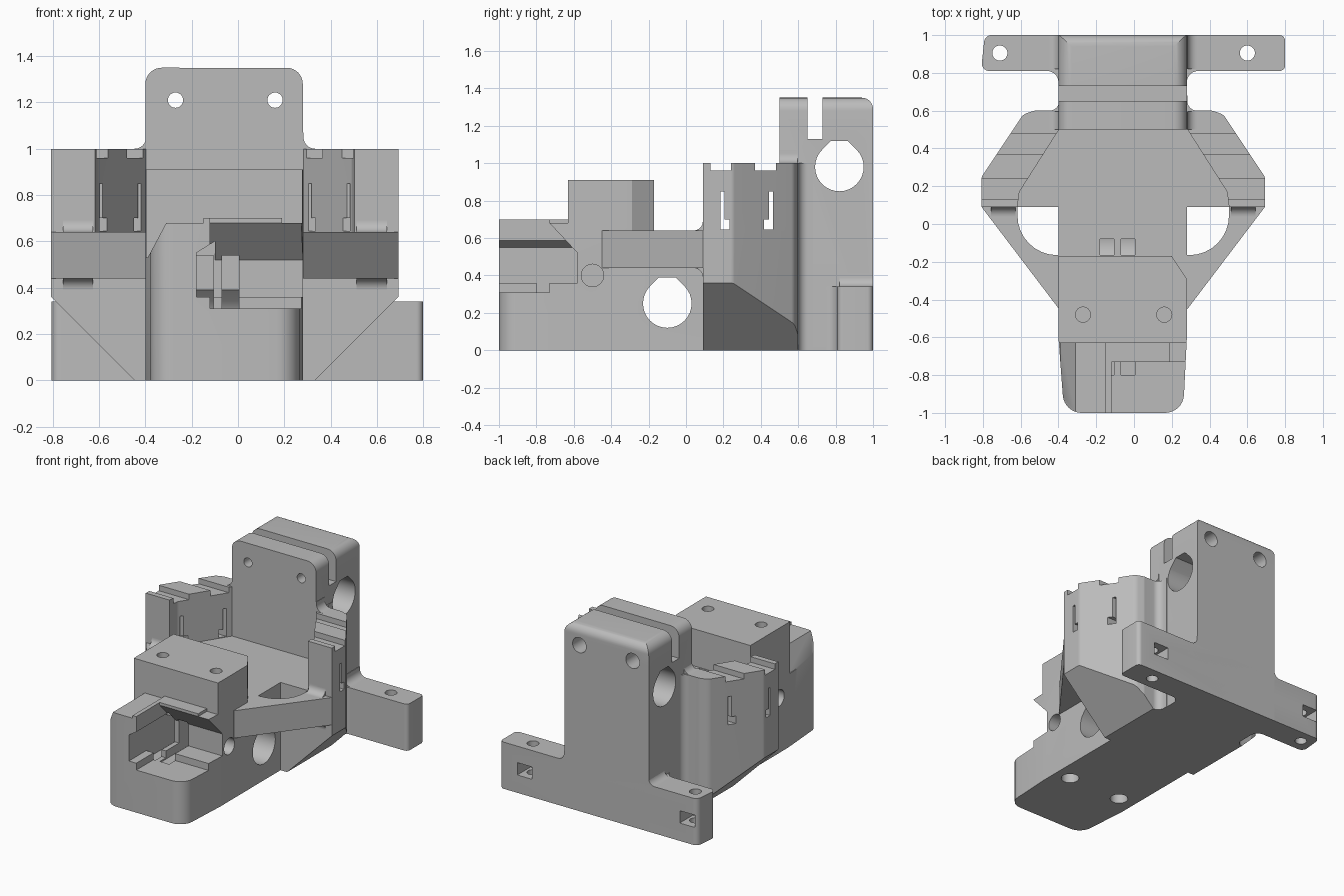
import bpy, bmesh, math
from mathutils import Vector

cube = bpy.data.objects.get("Cube")
if cube:
    bpy.data.objects.remove(cube, do_unlink=True)

grey = bpy.data.materials.new("plain_grey")
grey.use_nodes = True
GREY = (0.5, 0.5, 0.5, 1)
grey.diffuse_color = GREY
grey.node_tree.nodes["Principled BSDF"].inputs["Base Color"].default_value = GREY

MID = -0.057   # centre line of the carriage
HALF = 0.34    # half width of the central body


def rounded(pts, steps=8):
    """Turn (a, b, radius) corners into arcs; plain (a, b) corners stay sharp."""
    out = []
    for i, p in enumerate(pts):
        c = Vector(p[:2])
        if len(p) == 2:
            out.append(c)
            continue
        d1 = (Vector(pts[i - 1][:2]) - c).normalized()
        d2 = (Vector(pts[(i + 1) % len(pts)][:2]) - c).normalized()
        half = d1.angle(d2) / 2
        centre = c + (d1 + d2).normalized() * (p[2] / math.sin(half))
        start = c + d1 * (p[2] / math.tan(half)) - centre
        end = c + d2 * (p[2] / math.tan(half)) - centre
        sweep = start.angle_signed(end)
        for k in range(steps + 1):
            a = -sweep * k / steps
            out.append(centre + Vector((start.x * math.cos(a) - start.y * math.sin(a),
                                        start.x * math.sin(a) + start.y * math.cos(a))))
    return out


def prism(name, pts, axis, lo, hi):
    """Extrude a profile along an axis: z takes (x, y), x takes (y, z), y takes (x, z)."""
    place = {"z": lambda a, b, h: (a, b, h),
             "x": lambda a, b, h: (h, a, b),
             "y": lambda a, b, h: (a, h, b)}[axis]
    bm = bmesh.new()
    pts = rounded(pts)
    rings = [[bm.verts.new(place(p[0], p[1], h)) for p in pts] for h in (lo, hi)]
    bm.faces.new(rings[0])
    bm.faces.new(rings[1])
    n = len(pts)
    for i in range(n):
        j = (i + 1) % n
        bm.faces.new((rings[0][i], rings[0][j], rings[1][j], rings[1][i]))
    bmesh.ops.recalc_face_normals(bm, faces=bm.faces)
    mesh = bpy.data.meshes.new(name)
    bm.to_mesh(mesh)
    bm.free()
    mesh.materials.append(grey)
    ob = bpy.data.objects.new(name, mesh)
    bpy.context.collection.objects.link(ob)
    return ob


def box(x0, x1, y0, y1, z0, z1):
    return prism("cutter", [(x0, y0), (x1, y0), (x1, y1), (x0, y1)], "z", z0, z1)


def bore(a, b, r, axis, lo, hi, teardrop=False):
    pts = []
    for k in range(32):
        t = math.tau * k / 32
        if not (teardrop and 4 < k < 12):
            pts.append((a + r * math.cos(t), b + r * math.sin(t)))
    if teardrop:  # flat printable roof
        pts[5:5] = [(a + r * 0.35, b + r * 1.07), (a - r * 0.35, b + r * 1.07)]
    return prism("cutter", pts, axis, lo, hi)


def finish(ob, cutters=()):
    bpy.ops.object.select_all(action="DESELECT")
    bpy.context.view_layer.objects.active = ob
    ob.select_set(True)
    for c in cutters:
        c.hide_render = True
        m = ob.modifiers.new("cut", "BOOLEAN")
        m.operation, m.solver, m.object = "DIFFERENCE", "EXACT", c
        bpy.ops.object.modifier_apply(modifier=m.name)
        bpy.data.objects.remove(c, do_unlink=True)
    bpy.ops.object.shade_smooth_by_angle(angle=math.radians(30))


# Central body: tapered nose, clamp block and floor
body = prism("central_body", [(-0.37, -1, 0.1), (0.26, -1, 0.1), (0.28, -0.6),
                              (0.28, 0.55), (-0.4, 0.55), (-0.4, -0.6)], "z", 0, 0.91)
cuts = [
    box(-0.6, 0.5, -0.17, 0.7, 0.64, 1.2),
    box(-0.6, 0.5, -1.1, -0.63, 0.7, 1.2),
    box(-0.6, -0.15, -1.1, -0.63, 0.68, 1.2),
    box(0.19, 0.5, -1.1, -0.63, 0.68, 1.2),
    # chamfered block corner
    prism("cutter", [(0.2, -0.17), (0.28, -0.29), (0.4, -0.29), (0.4, -0.17)], "z", 0.64, 1.2),
    # nose pocket with sloped roof, and its undercut
    prism("cutter", [(-1.1, 0.31), (-0.73, 0.31), (-0.73, 0.36), (-0.58, 0.36), (-0.58, 0.52),
                     (-0.73, 0.68), (-0.73, 0.8), (-1.1, 0.8)], "x", -0.12, 0.5),
    prism("cutter", [(-0.18, 0.36), (-0.1, 0.36), (-0.1, 0.6), (-0.18, 0.55)], "y", -1.1, -0.58),
    # chamfer along the nose cheek
    prism("cutter", [(-0.39, 0.53), (-0.31, 0.68), (-0.31, 0.8), (-0.6, 0.8), (-0.6, 0.53)],
          "y", -1.1, -0.63),
    bore(-0.1, 0.25, 0.13, "x", -0.6, 0.5, True),
    bore(-0.5, 0.4, 0.06, "x", 0.1, 0.5),
    bore(-0.5, 0.4, 0.06, "x", -0.6, -0.25),
]
for x in (-0.18, -0.07):  # wire channels
    cuts += [box(x, x + 0.075, -0.8, -0.1, 0.3, 0.54),
             box(x, x + 0.075, -0.165, -0.08, 0.3, 0.75)]
for x in (-0.27, 0.16):  # screw holes
    cuts += [bore(x, -0.48, 0.04, "z", 0.75, 1), bore(x, -0.48, 0.06, "z", -0.1, 0.2)]
finish(body, cuts)

# Tall block at the back
tall = prism("tall_block", [(-0.4, 0), (0.28, 0), (0.28, 1.35, 0.07), (-0.4, 1.35, 0.07)],
             "y", 0.5, 1)
cuts = [
    box(-0.6, 0.5, 0.65, 0.73, 1.13, 1.5),
    prism("cutter", [(0.9, 1.4), (0.9, 1.35), (1, 1.35, 0.06), (1, 1.2), (1.1, 1.2), (1.1, 1.4)],
          "x", -0.6, 0.5),
    bore(0.82, 0.98, 0.13, "x", -0.6, 0.5, True),
]
for x in (-0.27, 0.16):
    cuts += [bore(x, 1.21, 0.033, "y", 0.4, 1.1), bore(x, 1.21, 0.055, "y", 0.85, 1.1)]
finish(tall, cuts)

# Mounting tabs with upright screw holes and nut slots
tabs = prism("mounting_tabs", [(-0.81, 0.81, 0.04), (-0.4, 0.81, 0.06), (-0.4, 0.72), (0.28, 0.72),
                               (0.28, 0.81, 0.06), (0.8, 0.81, 0.03), (0.8, 1, 0.03),
                               (-0.79, 1, 0.04)], "z", 0, 0.34)
cuts = []
for x in (-0.71, 0.6):
    cuts += [bore(x, 0.905, 0.04, "z", -0.1, 0.5), box(x - 0.06, x + 0.06, 0.85, 1.1, 0.13, 0.22)]
finish(tabs, cuts)

# Paired parts on each side of the centre line
for side, s in (("left", 1), ("right", -1)):
    def m(pts):
        return [(MID + s * p[0], *p[1:]) for p in pts]

    def span(a, b):
        return sorted((MID + s * a, MID + s * b))

    outer = [(0.75, 0.09), (0.75, 0.25, 0.04), (0.53, 0.58, 0.06), (0.47, 0.6, 0.04),
             (HALF, 0.6, 0.05), (HALF, 0.68)]

    # Lower wing, undercut at 45 degrees
    lower = prism(side + "_lower_wing", m([(0.2, 0.09)] + outer + [(0.2, 0.68)]), "z", 0, 0.64)
    finish(lower, [prism("cutter", m([(0.38, -0.01), (0.76, 0.37), (0.9, 0.37), (0.9, -0.01)]),
                         "y", -0.1, 0.9)])

    # Upper wing wall with stepped top and latch slots
    upper = prism(side + "_upper_wing", m([(0.56, 0.09)] + outer + [(0.3, 0.68), (0.3, 0.5),
                                          (HALF, 0.5), (0.55, 0.17, 0.05)]), "z", 0.62, 1.0)
    x0, x1 = span(0.3, 0.9)
    cuts = [box(x0, x1, a, b, 0.96, 1.1) for a, b in ((0.13, 0.24), (0.37, 0.48))]
    for y, w in ((0.185, 0.02), (0.465, -0.02)):
        a, b = sorted((y, y + w))
        cuts.append(box(x0, x1, a, b, 0.645, 0.85))
        a, b = sorted((y, y + 2.4 * w))
        cuts.append(box(x0, x1, a, b, 0.645, 0.7))
    finish(upper, cuts)

    # Fillets where wing and tab meet the tall block
    for part, z, y0, y1 in (("wing_fillet", 1.0, 0.5, 0.595), ("tab_fillet", 0.34, 0.82, 1)):
        finish(prism(side + "_" + part, m([(0.3, z - 0.1), (0.42, z - 0.1), (0.42, z),
                     (HALF, z, 0.05), (HALF, z + 0.07), (0.3, z + 0.07)]), "y", y0, y1))

    # Diagonal brace arm with curved inner edge
    arm = prism(side + "_arm", m([(0.3, -0.45), (HALF, -0.45), (0.75, 0.09), (0.75, 0.12),
                (0.56, 0.12), (0.56, -0.165, 0.21), (0.3, -0.165)]), "z", 0.44, 0.64)
    finish(arm)
    finish(prism(side + "_arm_fillet", [(0.12, 0.36), (0.09, 0.36), (0.09, 0.44, 0.05),
                 (0.03, 0.44), (0.03, 0.64), (0.09, 0.64, 0.05), (0.09, 0.7), (0.12, 0.7)],
                 "x", *span(0.57, 0.7)))
